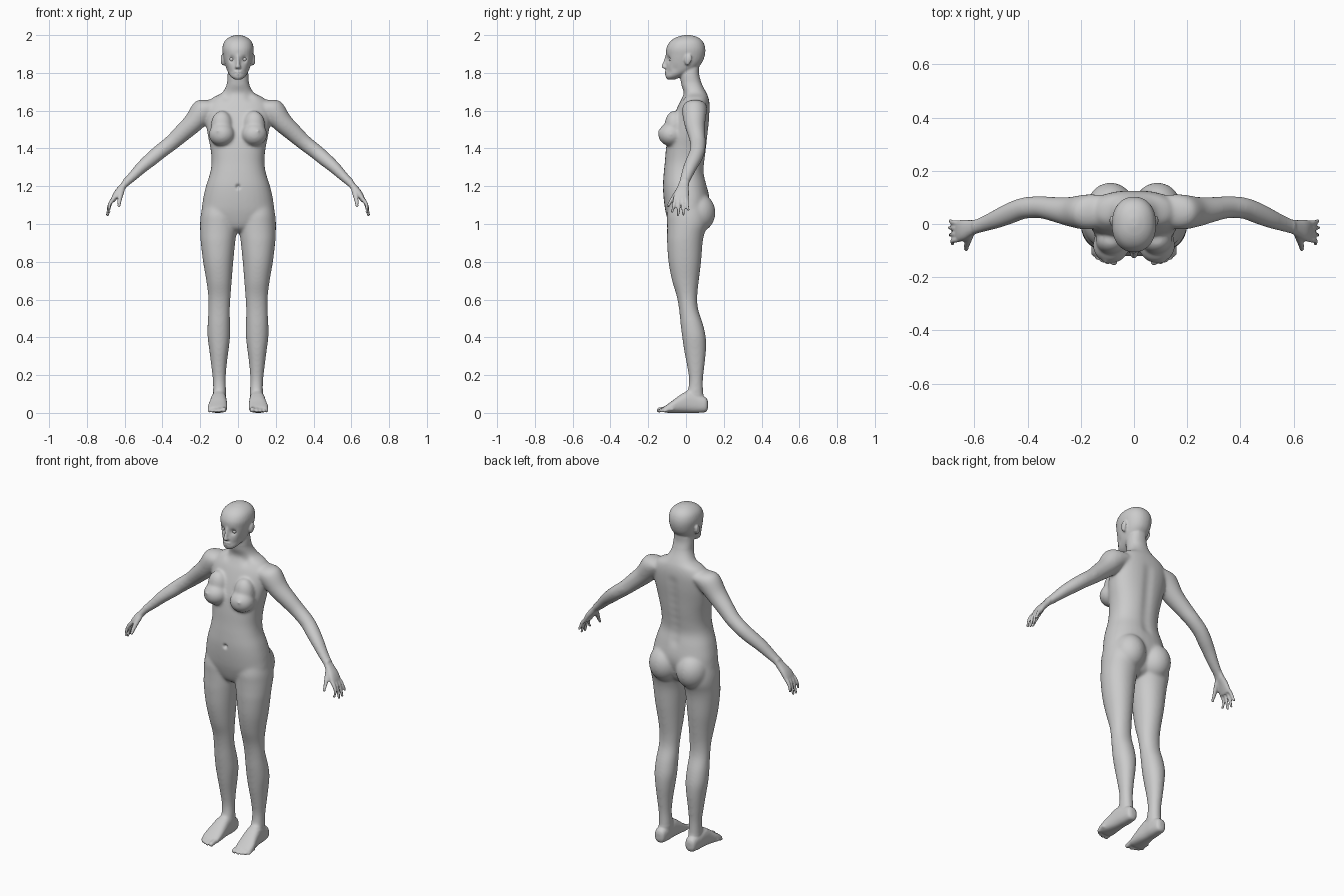
import bpy, bmesh, math
from mathutils import Vector, Matrix

X, Y, Z = Vector((1, 0, 0)), Vector((0, 1, 0)), Vector((0, 0, 1))
bm = bmesh.new()


def catmull(a, b, c, d, t):
    return [0.5 * (2 * q + (r - p) * t + (2 * p - 5 * q + 4 * r - s) * t * t
                   + (3 * q - p - 3 * r + s) * t ** 3) for p, q, r, s in zip(a, b, c, d)]


def loft(rows, u, v, power=2.0, sign=1, n=32, steps=5):
    """Smooth closed tube; each row is x, y, z, radius along u, radius along v."""
    path = []
    for i in range(len(rows) - 1):
        a, d = rows[max(i - 1, 0)], rows[min(i + 2, len(rows) - 1)]
        path += [catmull(a, rows[i], rows[i + 1], d, k / steps) for k in range(steps)]
    path.append(rows[-1])
    rings = []
    for x, y, z, a, b in path:
        ring = []
        for k in range(n):
            c, s = math.cos(k * math.tau / n), math.sin(k * math.tau / n)
            p = Vector((x, y, z)) + u * max(a, .002) * math.copysign(abs(c) ** (2 / power), c) \
                + v * max(b, .002) * math.copysign(abs(s) ** (2 / power), s)
            ring.append(bm.verts.new((p.x * sign, p.y, p.z)))
        rings.append(ring)
    for r, q in zip(rings, rings[1:]):
        for k in range(n):
            bm.faces.new((r[k], r[k - 1], q[k - 1], q[k]))
    bm.faces.new(rings[0])
    bm.faces.new(rings[-1][::-1])


def ball(center, radii):
    bmesh.ops.create_uvsphere(bm, u_segments=24, v_segments=16, radius=1,
                              matrix=Matrix.Translation(center) @ Matrix.Diagonal((*radii, 1)))


def digit(points, r0, r1, u, v, sign):
    """Finger or toe with a rounded tip."""
    n = len(points) - 1
    rows = [(*p, r0 + (r1 - r0) * i / n, r0 + (r1 - r0) * i / n) for i, p in enumerate(points)]
    loft(rows, u, v, sign=sign, n=12)
    p = points[-1]
    ball((p[0] * sign, p[1], p[2]), (r1, r1, r1))


def upright(rows, power, sign=1):
    """Vertical loft; each row is z, x min, x max, y front, y back."""
    loft([((l + r) / 2, (f + b) / 2, z, (r - l) / 2, (b - f) / 2) for z, l, r, f, b in rows],
         X, Y, power, sign)


# torso and neck
upright([(z, -w, w, f, b) for z, w, f, b in [
    (.955, .03, -.04, .03), (.98, .10, -.08, .08), (1.05, .185, -.105, .11), (1.12, .187, -.117, .125),
    (1.2, .17, -.122, .112), (1.27, .148, -.118, .096), (1.33, .14, -.112, .10), (1.4, .146, -.106, .109),
    (1.47, .16, -.095, .116), (1.55, .172, -.072, .124), (1.62, .172, -.045, .126),
    (1.665, .14, -.022, .12), (1.695, .085, -.012, .108), (1.74, .06, -.026, .085),
    (1.79, .055, -.03, .07), (1.83, .05, -.03, .07)]], 2.3)

# head, nose and lips
upright([(z, -w, w, f, b) for z, w, f, b in [
    (1.764, .016, -.098, -.06), (1.78, .038, -.108, -.025), (1.81, .057, -.106, .04),
    (1.85, .07, -.104, .082), (1.89, .079, -.105, .099), (1.93, .083, -.104, .102),
    (1.965, .073, -.085, .09), (1.988, .048, -.052, .064), (2.0, .015, -.01, .025)]], 2.2)
loft([(0, -.1, 1.895, .008, .009), (0, -.106, 1.868, .008, .011), (0, -.112, 1.842, .011, .016),
      (0, -.112, 1.829, .016, .017), (0, -.105, 1.822, .01, .01)], X, Y, n=16)
ball((0, -.106, 1.804), (.021, .009, .006))
ball((0, -.104, 1.795), (.018, .009, .006))

for s in (1, -1):
    # ears
    ball((s * .078, .008, 1.868), (.014, .016, .03))
    ball((s * .084, .018, 1.875), (.008, .013, .023))
    # breasts and buttocks
    ball((s * .086, -.08, 1.474), (.069, .068, .062))
    ball((s * .086, -.062, 1.52), (.058, .052, .08))
    ball((s * .108, -.143, 1.492), (.008, .010, .008))
    ball((s * .088, .062, 1.06), (.09, .094, .105))
    # legs
    upright([(1.12, .02, .182, -.085, .10), (1.05, .008, .197, -.1, .115), (1.0, .004, .201, -.1, .115),
             (.95, .008, .2, -.1, .098), (.9, .015, .197, -.1, .088), (.8, .025, .185, -.093, .08),
             (.7, .033, .168, -.074, .068), (.62, .039, .158, -.05, .06), (.55, .043, .157, -.037, .064),
             (.47, .042, .161, -.029, .09), (.4, .042, .161, -.02, .105), (.33, .05, .152, -.01, .106),
             (.25, .06, .142, .005, .098), (.17, .065, .133, .016, .09), (.1, .062, .132, .005, .092),
             (.05, .065, .13, -.005, .098)], 2.1, s)
    # feet and toes
    loft([(.1, .116, .042, .012, .018), (.1, .105, .043, .03, .038), (.1, .06, .05, .037, .05),
          (.102, .01, .058, .041, .058), (.104, -.035, .046, .046, .046), (.108, -.075, .031, .051, .031),
          (.109, -.105, .021, .05, .02), (.109, -.118, .018, .043, .013)], X, Z, 2.5, s)
    for i, (x, tip) in enumerate([(.075, -.142), (.1, -.143), (.119, -.136), (.137, -.126), (.151, -.112)]):
        r = .015 if i == 0 else .0105
        digit([(x, tip + .045, .021), (x, tip + .02, .019), (x, tip, r)], r, r * .92, X, Z, s)
    # arms
    across = Vector((.69, 0, .72))
    loft([(.12, .05, 1.625, .06, .045), (.18, .045, 1.602, .066, .066), (.24, .046, 1.533, .056, .054),
          (.30, .055, 1.477, .047, .047), (.352, .063, 1.43, .042, .042), (.41, .06, 1.385, .041, .04),
          (.46, .043, 1.343, .042, .038), (.51, .022, 1.30, .038, .033), (.555, .004, 1.255, .032, .027),
          (.597, -.011, 1.215, .028, .021)], Y, across, sign=s)
    # hands, fingers and thumbs
    out = Vector((.9, 0, .43))
    loft([(.585, -.008, 1.225, .027, .019), (.61, -.015, 1.198, .03, .019), (.636, -.022, 1.168, .038, .018),
          (.655, -.026, 1.138, .041, .015), (.663, -.027, 1.12, .037, .011)], Y, out, 2.4, s)
    for y0, y1, x1, z1 in [(-.056, -.074, .682, 1.065), (-.037, -.042, .69, 1.047),
                           (-.017, -.014, .692, 1.051), (.002, .012, .69, 1.075)]:
        digit([(.652, y0, 1.142), (.672, y0 * .7 + y1 * .3, 1.118),
               (.683, (y0 + y1) / 2, (1.118 + z1) / 2), (x1, y1, z1)], .0115, .0078, Y, out, s)
    digit([(.612, -.03, 1.192), (.622, -.06, 1.15), (.628, -.08, 1.118), (.63, -.095, 1.097)],
          .017, .009, Y, out, s)

# fuse all parts into one skin
bmesh.ops.recalc_face_normals(bm, faces=bm.faces)
mesh = bpy.data.meshes.new("body")
bm.to_mesh(mesh)
bm.free()
body = bpy.data.objects.new("body", mesh)
bpy.context.collection.objects.link(body)
remesh = body.modifiers.new("fuse", 'REMESH')
remesh.mode = 'VOXEL'
remesh.voxel_size = .0055
fused = bpy.data.meshes.new_from_object(body.evaluated_get(bpy.context.evaluated_depsgraph_get()))
body.modifiers.clear()
body.data = fused

# soften the joins, more on the large forms than on face, hands and feet
bm = bmesh.new()
bm.from_mesh(fused)
large = [v for v in bm.verts if .1 < v.co.z < 1.76 and abs(v.co.x) < .6]
bmesh.ops.smooth_vert(bm, verts=bm.verts, factor=.5, use_axis_x=True, use_axis_y=True, use_axis_z=True)
bmesh.ops.smooth_vert(bm, verts=bm.verts, factor=.5, use_axis_x=True, use_axis_y=True, use_axis_z=True)
for _ in range(14):
    bmesh.ops.smooth_vert(bm, verts=large, factor=.5, use_axis_x=True, use_axis_y=True, use_axis_z=True)


def push(center, radius, move):
    c, m = Vector(center), Vector(move)
    for v in bm.verts:
        d = (v.co - c).length_squared / radius ** 2
        if d < 6:
            v.co += m * math.exp(-d)


# eye sockets, cheeks, mouth line, navel, collar and spine hollows
for s in (1, -1):
    push((s * .033, -.096, 1.872), .016, (0, .013, 0))
    push((s * .038, -.085, 1.805), .018, (0, .004, 0))
    push((s * .06, -.06, 1.82), .022, (-s * .004, 0, 0))
    push((s * .06, -.01, 1.672), .025, (0, .006, -.004))
    for i in range(3):
        push((s * (.008 + i * .006), -.112, 1.7995), .005, (0, .004, 0))
push((0, -.122, 1.197), .011, (0, .014, 0))
for i in range(9):
    push((0, .11, 1.22 + i * .045), .03, (0, -.006, 0))
for v in bm.verts:
    v.co.z = max(v.co.z, 0)
for f in bm.faces:
    f.smooth = True
bm.to_mesh(fused)
bm.free()

# eyes
for s, side in ((1, "left"), (-1, "right")):
    bpy.ops.mesh.primitive_uv_sphere_add(segments=24, ring_count=16, radius=.0125,
                                         location=(s * .033, -.078, 1.872))
    bpy.context.object.name = side + "_eye"
    bpy.ops.object.shade_smooth()
